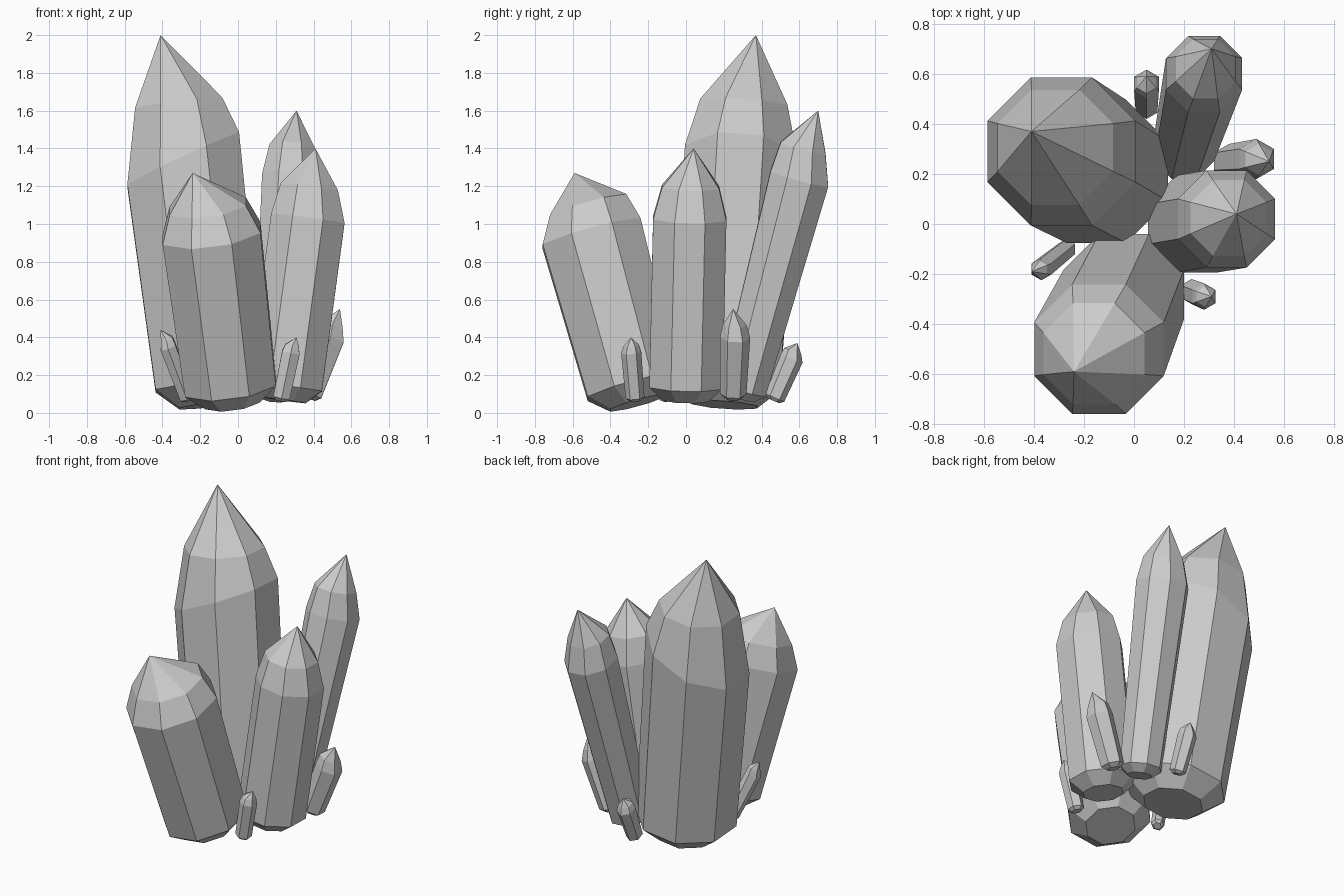
import bpy
import bmesh
from math import cos, sin, pi
from mathutils import Vector

cube = bpy.data.objects.get("Cube")
if cube:
    bpy.data.objects.remove(cube, do_unlink=True)

# One pale grey stone colour
stone = bpy.data.materials.new("grey_crystal")
stone.use_nodes = True
grey = (0.6, 0.6, 0.6, 1)
stone.diffuse_color = grey
stone.node_tree.nodes["Principled BSDF"].inputs["Base Color"].default_value = grey


def ring(bm, centre, radius, slope, sides):
    """Ring of vertices, round from above, tilted by a slope along x and y."""
    verts = []
    for i in range(sides):
        angle = 2 * pi * (i + 0.5) / sides
        x, y = radius * cos(angle), radius * sin(angle)
        offset = Vector((x, y, x * slope.x + y * slope.y))
        verts.append(bm.verts.new(centre + offset))
    return verts


def crystal(name, base, shoulder, apex, base_radius, radius, sides=8, tilt=(0, 0)):
    base, shoulder, apex = Vector(base), Vector(shoulder), Vector(apex)
    axis = (shoulder - base).normalized()
    square = -axis.xy / axis.z
    tilted = square + Vector(tilt)
    # Upper facet ring sits between shoulder and apex
    upper = shoulder.lerp(apex, 0.2)
    upper.z = shoulder.lerp(apex, 0.45).z

    bm = bmesh.new()
    rings = [
        ring(bm, base - axis * base_radius * 0.35, base_radius * 0.6, square, sides),
        ring(bm, base, base_radius, square, sides),
        ring(bm, shoulder, radius, tilted, sides),
        ring(bm, upper, radius * 0.78, square, sides),
    ]
    tip = bm.verts.new(apex)
    bm.faces.new(reversed(rings[0]))
    for i in range(sides):
        j = (i + 1) % sides
        for low, high in zip(rings, rings[1:]):
            bm.faces.new((low[i], low[j], high[j], high[i]))
        bm.faces.new((rings[-1][i], rings[-1][j], tip))

    mesh = bpy.data.meshes.new(name)
    bm.to_mesh(mesh)
    bm.free()
    mesh.materials.append(stone)
    obj = bpy.data.objects.new(name, mesh)
    bpy.context.collection.objects.link(obj)
    return obj


# Four large crystals
crystal("tall_crystal", (-0.15, 0.21, 0.15), (-0.29, 0.29, 1.34), (-0.41, 0.37, 2),
        0.31, 0.32, tilt=(0.35, 0))
crystal("back_crystal", (0.2, 0.3, 0.12), (0.28, 0.6, 1.24), (0.31, 0.7, 1.6),
        0.13, 0.165)
crystal("left_crystal", (0.25, 0, 0.14), (0.37, 0.02, 1.03), (0.41, 0.04, 1.4),
        0.21, 0.21)
crystal("front_crystal", (-0.04, -0.28, 0.14), (-0.14, -0.5, 0.95), (-0.24, -0.59, 1.27),
        0.26, 0.28)

# Four small crystals around the foot
crystal("small_left_crystal", (0.38, 0.25, 0.1), (0.49, 0.26, 0.4), (0.54, 0.25, 0.55),
        0.07, 0.08, 6)
crystal("small_front_crystal", (0.23, -0.27, 0.08), (0.28, -0.29, 0.32), (0.31, -0.29, 0.4),
        0.05, 0.053, 6)
crystal("small_right_crystal", (-0.27, -0.1, 0.08), (-0.37, -0.18, 0.35), (-0.41, -0.19, 0.44),
        0.04, 0.045, 6)
crystal("small_back_crystal", (0.05, 0.47, 0.08), (0.05, 0.56, 0.29), (0.05, 0.59, 0.37),
        0.05, 0.057, 6)
